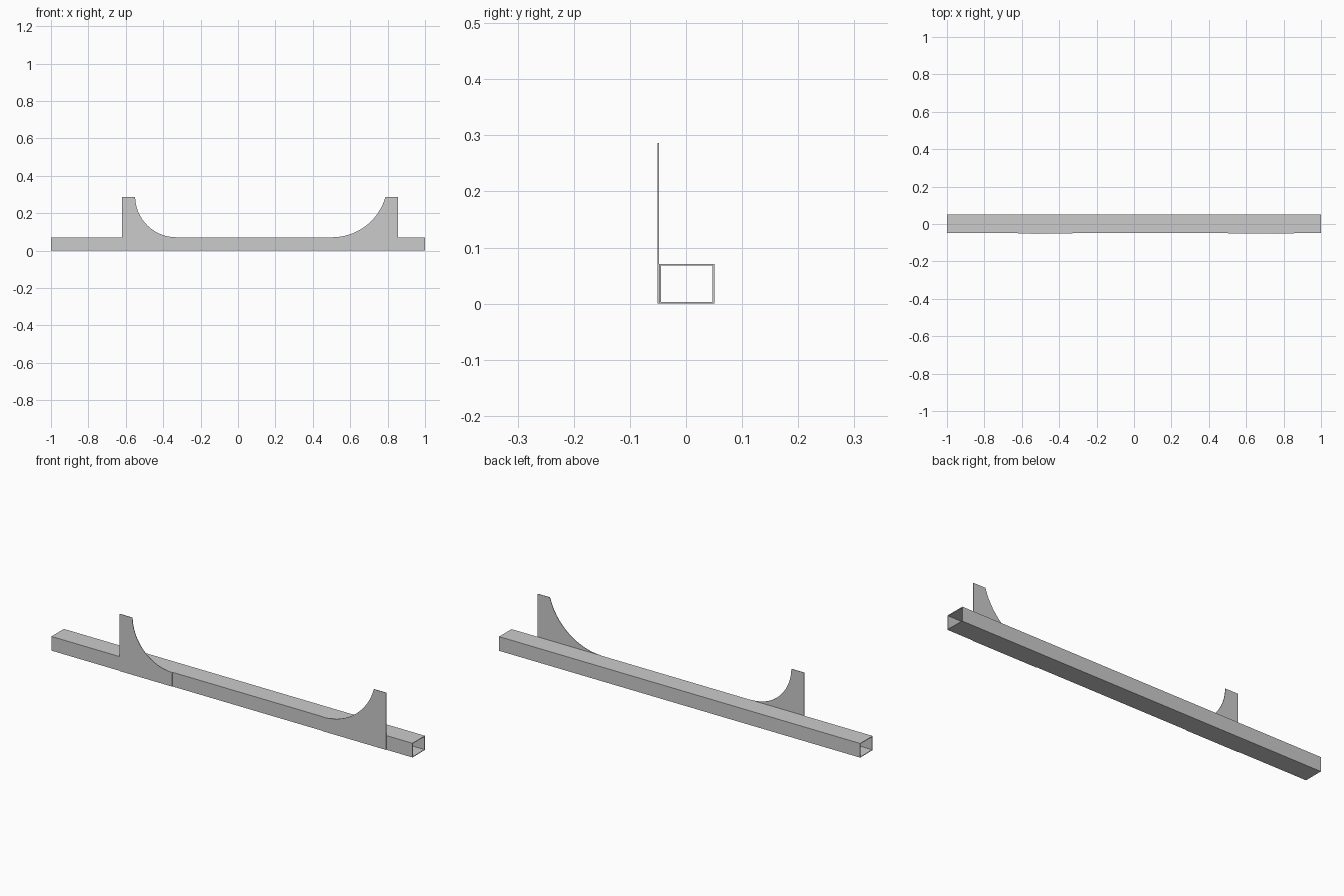
import bpy, bmesh
from math import sin, cos, asin, pi

if "Cube" in bpy.data.objects:
    bpy.data.objects.remove(bpy.data.objects["Cube"])

TUBE_TOP, PLATE_TOP = 0.071, 0.286
WALL = 0.003
Y_FRONT, Y_TUBE, Y_BACK = -0.0505, -0.048, 0.0505


def make_object(name, bm):
    bmesh.ops.recalc_face_normals(bm, faces=bm.faces)
    mesh = bpy.data.meshes.new(name)
    bm.to_mesh(mesh)
    bm.free()
    ob = bpy.data.objects.new(name, mesh)
    bpy.context.collection.objects.link(ob)
    return ob


# Hollow rectangular rail, open at both ends
def hollow_rail():
    bm = bmesh.new()

    def loop(x, inset):
        y0, y1, z0, z1 = Y_TUBE + inset, Y_BACK - inset, inset, TUBE_TOP - inset
        return [bm.verts.new((x, y, z)) for y, z in ((y0, z0), (y1, z0), (y1, z1), (y0, z1))]

    rings = [loop(-1, 0), loop(1, 0), loop(1, WALL), loop(-1, WALL)]
    for a, b in zip(rings, rings[1:] + rings[:1]):
        for i in range(4):
            j = (i + 1) % 4
            bm.faces.new((a[i], a[j], b[j], b[i]))
    make_object("hollow_rail", bm)


# Thin upright plate with a circular sweep tangent to the top of the rail
def bracket(name, outer, neck, tip, steps=24):
    rise, run = PLATE_TOP - TUBE_TOP, abs(tip - neck)
    radius = (run * run + rise * rise) / (2 * rise)
    end = asin(min(1.0, run / radius))
    if rise > radius:
        end = pi - end
    side = 1 if neck > tip else -1
    profile = [(outer, 0), (tip, 0)]
    for i in range(steps + 1):
        a = end * i / steps
        profile.append((tip + side * radius * sin(a), TUBE_TOP + radius * (1 - cos(a))))
    profile.append((outer, PLATE_TOP))

    bm = bmesh.new()
    face = bm.faces.new([bm.verts.new((x, Y_FRONT, z)) for x, z in profile])
    ext = bmesh.ops.extrude_face_region(bm, geom=[face], use_keep_orig=True)
    moved = [v for v in ext["geom"] if isinstance(v, bmesh.types.BMVert)]
    bmesh.ops.translate(bm, verts=moved, vec=(0, Y_TUBE - Y_FRONT, 0))
    make_object(name, bm)


hollow_rail()
bracket("left_bracket", -0.62, -0.55, -0.33)
bracket("right_bracket", 0.855, 0.788, 0.503)
